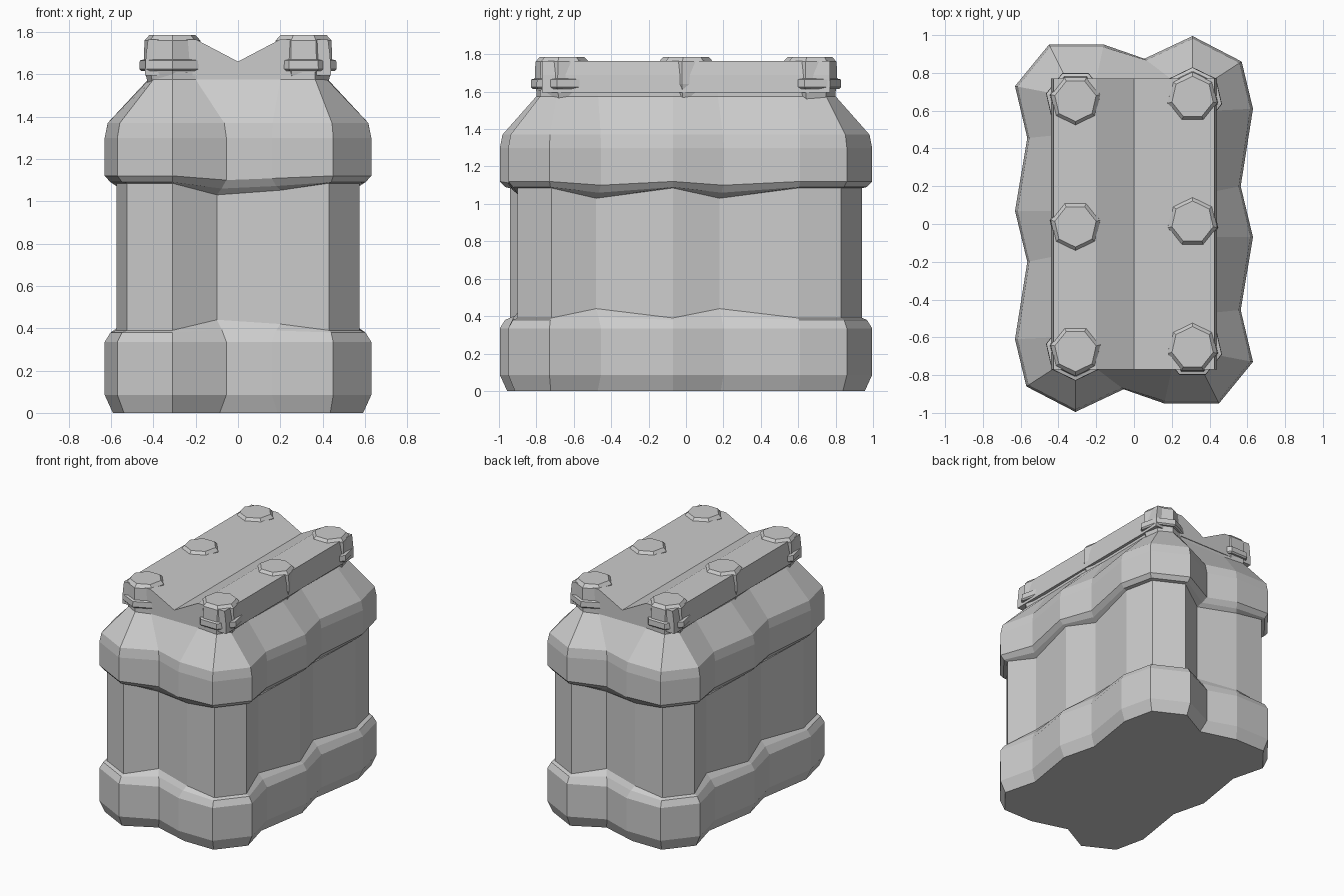
import bpy
import bmesh
import math

old = bpy.data.objects.get("Cube")
if old:
    bpy.data.objects.remove(old, do_unlink=True)

grey = bpy.data.materials.new("plain grey")
grey.use_nodes = True
COLOUR = (0.6, 0.6, 0.6, 1)
grey.diffuse_color = COLOUR
grey.node_tree.nodes["Principled BSDF"].inputs["Base Color"].default_value = COLOUR


def loft(name, rings):
    """Skin a stack of equal-length point rings and close both ends."""
    bm = bmesh.new()
    loops = [[bm.verts.new(p) for p in ring] for ring in rings]
    n = len(loops[0])
    for low, high in zip(loops, loops[1:]):
        for i in range(n):
            j = (i + 1) % n
            bm.faces.new((low[i], low[j], high[j], high[i]))
    bm.faces.new(loops[0][::-1])
    bm.faces.new(loops[-1])
    bmesh.ops.recalc_face_normals(bm, faces=bm.faces)
    mesh = bpy.data.meshes.new(name)
    bm.to_mesh(mesh)
    bm.free()
    mesh.materials.append(grey)
    obj = bpy.data.objects.new(name, mesh)
    bpy.context.collection.objects.link(obj)
    return obj


def full_turn(half):
    """Complete an outline by turning its first half through 180 degrees."""
    return half + [(-x, -y) for x, y in half]


# Lumpy wrapped outline: widest, at the waist and at the neck
wide = full_turn([(-.57, -.86), (-.31, -.995), (-.055, -.875), (.16, -.95), (.45, -.95),
                  (.63, -.73), (.565, -.455), (.63, -.07), (.565, .2), (.63, .61)])
waist = full_turn([(-.525, -.83), (-.31, -.94), (-.1, -.82), (.2, -.9), (.43, -.9),
                   (.575, -.72), (.51, -.48), (.575, -.07), (.51, .18), (.575, .6)])
neck = full_turn([(-.4, -.75), (-.31, -.8), (-.2, -.765), (.2, -.765), (.365, -.78),
                  (.42, -.69), (.415, -.47), (.425, -.07), (.415, .17), (.42, .6)])
hollow = [0, 0, 1, .6, 0, 0, 1, 0, 1, 0] * 2


def ring(a, b, t, z, dip=0):
    """Blend two outlines at a height, shifting the hollows by dip."""
    return [(p[0] + (q[0] - p[0]) * t, p[1] + (q[1] - p[1]) * t, z + dip * h)
            for p, q, h in zip(a, b, hollow)]


loft("wrapped_body", [
    ring(wide, waist, .7, 0),
    ring(wide, waist, 0, .085),
    ring(wide, waist, 0, .335),
    ring(wide, waist, .5, .38, .015),
    ring(wide, waist, 1, .39, .05),
    ring(wide, waist, 1, 1.085, -.055),
    ring(wide, waist, .5, 1.09, -.03),
    ring(wide, waist, 0, 1.12, -.02),
    ring(wide, waist, 0, 1.3),
    ring(wide, neck, .07, 1.37),
    ring(neck, neck, 0, 1.575),
    ring(neck, neck, 0, 1.61),
])

# Lid sheet with a valley along the middle
lid = [(-.44, 1.595), (.44, 1.595), (.435, 1.69), (.425, 1.765), (.2, 1.765),
       (0, 1.66), (-.2, 1.765), (-.425, 1.765), (-.435, 1.69)]
loft("lid_sheet", [[(x, y, z) for x, z in lid] for y in (-.77, .77)])


def seven_sided(name, x, y, up, profile):
    """Stack of seven-sided rings; one corner points along up (y)."""
    angles = [up * math.pi / 2 + i * math.tau / 7 for i in range(7)]
    return loft(name, [[(x + r * math.cos(a), y + r * math.sin(a), z) for a in angles]
                       for r, z in profile])


# Six caps; only the corner ones carry a collar
for side, word in ((1, "left"), (-1, "right")):
    for y, place in ((.67, "a"), (.01, "b"), (-.655, "c")):
        seven_sided(f"cap_{word}_{place}", side * .31, side * y, side,
                    [(.12, 1.56), (.14, 1.64), (.135, 1.76), (.112, 1.785)])
        if place != "b":
            seven_sided(f"collar_{word}_{place}", side * .31, side * y, side,
                        [(.15, 1.615), (.16, 1.625), (.158, 1.665), (.14, 1.67)])
